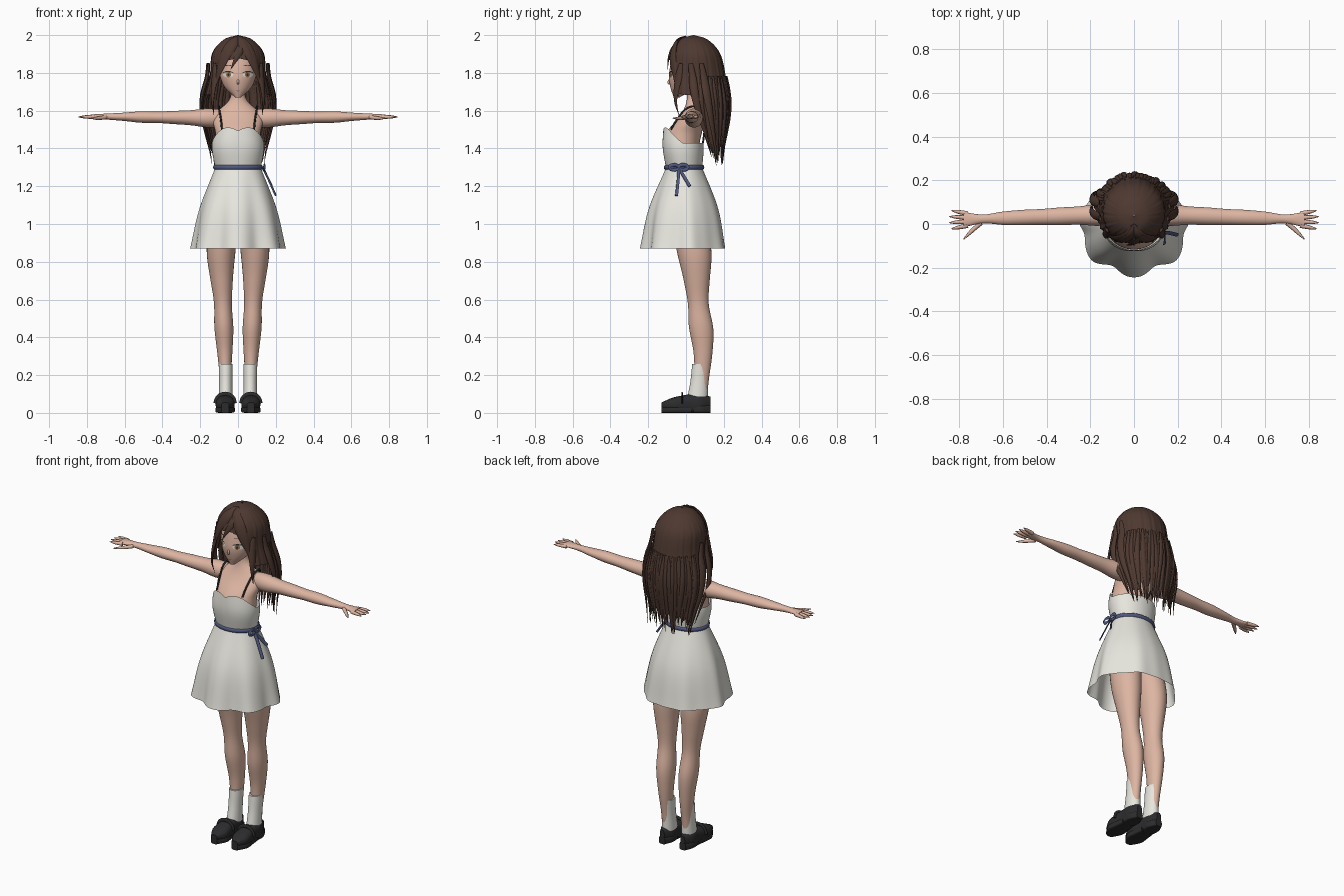
import bpy, bmesh, math, random
from mathutils import Vector

if "Cube" in bpy.data.objects:
    bpy.data.objects.remove(bpy.data.objects["Cube"])
random.seed(4)


def material(name, *colour):
    mat = bpy.data.materials.new(name)
    mat.use_nodes = True
    mat.diffuse_color = (*colour, 1)
    mat.node_tree.nodes["Principled BSDF"].inputs["Base Color"].default_value = (*colour, 1)
    return mat


skin = material("skin", .72, .46, .36)
brown = material("brown hair", .075, .04, .03)
cloth = material("off white cloth", .8, .79, .73)
blue = material("blue ribbon", .08, .1, .22)
leather = material("black leather", .025, .025, .027)
eye_white = material("eye white", .85, .82, .78)
amber = material("amber iris", .3, .16, .07)
lip = material("lip", .45, .2, .17)


def mix(start, end, t):
    return start + (end - start) * t


def ease(start, end, value):
    t = max(0, min(1, (value - start) / (end - start)))
    return t * t * (3 - 2 * t)


def turn(count):
    """Evenly spaced angles round a full circle."""
    return [math.tau * index / count for index in range(count)]


def blend(keys, t):
    """Smooth curve through evenly spaced numbers or vectors."""
    count = len(keys)
    if count == 1:
        return keys[0]
    index = max(0, min(int(t * (count - 1)), count - 2))
    f = t * (count - 1) - index
    b, c = keys[index], keys[index + 1]
    a = keys[index - 1] if index else b * 2 - c
    d = keys[index + 2] if index + 2 < count else c * 2 - b
    return b + (c - a + (a * 2 - b * 5 + c * 4 - d + (b * 3 - c * 3 + d - a) * f) * f) * (f / 2)


def skin_rings(bm, rings, capped):
    for lower, upper in zip(rings, rings[1:]):
        for j in range(len(lower)):
            bm.faces.new((lower[j - 1], lower[j], upper[j], upper[j - 1]))
    if capped:
        bm.faces.new(rings[0])
        bm.faces.new(rings[-1])


def finish(name, bm, mat, side=1):
    for vert in bm.verts:
        vert.co.x *= side
    bmesh.ops.recalc_face_normals(bm, faces=bm.faces)
    mesh = bpy.data.meshes.new(name)
    bm.to_mesh(mesh)
    bm.free()
    mesh.materials.append(mat)
    mesh.shade_smooth()
    mesh.set_sharp_from_angle(angle=1)
    bpy.context.collection.objects.link(bpy.data.objects.new(name, mesh))


def section(shape, t, angle, axis="z", power=1):
    """Point on an oval section of a shape (path, widths, depths)."""
    path, widths, depths = shape
    c, s = math.cos(angle), math.sin(angle)
    c = math.copysign(abs(c) ** power, c) * blend(widths, t)
    s = math.copysign(abs(s) ** power, s) * blend(depths, t)
    offset = {"x": (0, c, s), "y": (c, 0, s), "z": (c, s, 0)}[axis]
    return blend([Vector(point) for point in path], t), Vector(offset)


def loft(name, mat, shape, axis="z", power=1, side=1, segments=32, steps=40,
         capped=True, reach=lambda angle: 1, ripple=lambda angle, t: 1):
    bm = bmesh.new()
    rings = []
    for step in range(steps + 1):
        t = step / steps
        ring = []
        for angle in turn(segments):
            centre, offset = section(shape, t * reach(angle), angle, axis, power)
            ring.append(bm.verts.new(centre + offset * ripple(angle, t)))
        rings.append(ring)
    skin_rings(bm, rings, capped)
    finish(name, bm, mat, side)


def tubes(name, mat, paths, radii, normal=None, flat=1, side=1, steps=16):
    """Tapered strands along paths, flattened towards their outward normal."""
    bm = bmesh.new()
    for path in paths:
        keys = [Vector(point) for point in path]
        points = [blend(keys, step / steps) for step in range(steps + 1)]
        rings = []
        for step, point in enumerate(points):
            along = points[min(steps, step + 1)] - points[max(0, step - 1)]
            across = along.cross(normal or Vector((point.x, point.y - .05, 0))).normalized()
            outward = across.cross(along).normalized() * flat
            radius = blend(radii, step / steps)
            rings.append([bm.verts.new(point + (across * math.cos(angle) + outward * math.sin(angle)) * radius)
                          for angle in turn(8)])
        skin_rings(bm, rings, True)
    finish(name, bm, mat, side)


along_x, along_y, along_z = Vector((1, 0, 0)), Vector((0, 1, 0)), Vector((0, 0, 1))

# Head, neck and torso
chin, crown = 1.67, 1.97
head_widths = (.015, .068, .092, .1, .1, .09, .03)
head = ([(0, mix(-.05, .04, math.sqrt(i / 6)), mix(chin, crown, i / 6)) for i in range(7)],
        head_widths, head_widths)
loft("head", skin, head)
loft("torso", skin, ([(0, -.01, 1.3), (0, -.02, 1.45), (0, .04, 1.6), (0, .04, 1.75)],
                     (.1, .12, .12, .13, .045, .04), (.08, .09, .095, .065, .04, .04)))
tubes("nose", skin, [[(0, -.075, 1.78), (0, -.093, 1.75), (0, -.08, 1.74)]], (.003, .006, .003), along_x)


def plate(name, mat, x, z, width, height, lift, droop=0):
    """Thin oval laid on the curve of the face."""
    bm = bmesh.new()
    rings = []
    for size in (.05, .4, .7, 1):
        ring = []
        for angle in turn(20):
            across = size * math.cos(angle)
            px = x + across * width
            pz = z + size * math.sin(angle) * height - droop * across ** 2
            t = (pz - chin) / (crown - chin)
            centre, offset = section(head, t, -math.acos(max(-1, min(1, px / blend(head_widths, t)))))
            ring.append(bm.verts.new((px, centre.y + offset.y - lift, pz)))
        rings.append(ring)
    skin_rings(bm, rings, False)
    bm.faces.new(rings[0])
    finish(name, bm, mat)


plate("mouth", lip, 0, 1.705, .012, .0025, .002)

# Dress
def neckline(angle):
    front = max(0, -math.sin(angle))
    return .58 + front * (.27 + .14 * abs(math.sin(2 * angle)))


def bust(angle, t):
    return 1 + .05 * max(0, -math.sin(angle)) * abs(math.sin(2 * angle)) * math.sin(math.pi * t)


def pleats(angle, t):
    front = (1 - math.sin(angle)) / 2
    return 1 + t * (mix(.02, .075, front) * math.cos(7 * (angle + math.pi / 2)) + .01 * math.sin(13 * angle))


loft("bodice", cloth, ([(0, -.01, 1.29), (0, -.02, 1.53)], (.12, .138, .122), (.095, .108, .098)),
     segments=72, capped=False, reach=neckline, ripple=bust)
loft("skirt", cloth, ([(0, -.01, 1.3), (0, -.01, .87)], (.12, .2, .245), (.095, .18, .22)),
     segments=112, capped=False, ripple=pleats)

# Ribbon belt with a bow on the left
belt = [(.126 * math.cos(angle), -.01 + .101 * math.sin(angle), 1.3) for angle in turn(24)]
tubes("belt", blue, [belt + belt[:1]], (.006,), along_z, flat=1.9, steps=72)
knot = (.13, -.04, 1.3)
loops = [[(.14, -.04 + way * .025 * (1 - math.cos(angle)), 1.3 + .014 * math.sin(angle))
          for angle in turn(8)] + [knot] for way in (-1, 1)]
tails = [[knot, (.155, -.04, 1.25), (.2, -.05, 1.15)], [knot, (.155, -.01, 1.25), (.18, .02, 1.2)]]
tubes("bow", blue, loops + tails, (.009,), flat=.4)

# Hair shell: short over the face, medium at the cheeks, long behind
hair = ([(0, y, 2 - .6 * (i / 5) ** 2) for i, y in enumerate((.04, .04, .05, .055, .065, .12))],
        (.003, .075, .135, .147, .178, .14), (.003, .075, .13, .155, .163, .08))


def hair_length(angle):
    front = -math.sin(angle)
    jagged = math.sin(9 * angle) * math.sin(5 * angle + 1)
    return min(1, .45 + .06 * abs(math.cos(angle)) + .22 * ease(.8, .68, front)
               + ease(-.1, -.3, front) * (.29 + .05 * jagged))


def hair_ridges(angle, t):
    return 1 + t * (.014 * math.sin(23 * angle) + .012 * math.sin(37 * angle))


def lock(start_angle, end_angle, start, end, lift=1.03):
    """Path of a lock over the hair shell, angles in degrees."""
    path = []
    for step in range(6):
        t = step / 5
        centre, offset = section(hair, mix(start, end, t), math.radians(mix(start_angle, end_angle, t)))
        path.append(centre + offset * lift)
    return path


loft("hair_shell", brown, hair, segments=144, capped=False, reach=hair_length, ripple=hair_ridges)
back_strands = []
for count in range(44):
    angle = mix(5, 175, count / 43)
    back_strands.append(lock(angle, angle + random.uniform(-8, 8), .6,
                             random.uniform(1, 1.09), random.uniform(.98, 1.06)))
tubes("back_strands", brown, back_strands, (.006, .013, .012, .001), flat=.5)
tubes("centre_lock", brown, [lock(-70, -105, .25, .55)], (.008, .016, .001), flat=.4)

for side, tag in ((1, "left"), (-1, "right")):
    # Eyes and brows
    plate(tag + "_eye", eye_white, side * .052, 1.79, .027, .014, .002)
    plate(tag + "_iris", amber, side * .05, 1.79, .013, .014, .0035)
    plate(tag + "_pupil", leather, side * .05, 1.79, .005, .007, .0045)
    plate(tag + "_lash", leather, side * .053, 1.807, .03, .0035, .005, droop=.008)
    plate(tag + "_brow", brown, side * .05, 1.84, .024, .002, .003, droop=.004)

    # Fringe and locks framing the face
    tubes(tag + "_fringe", brown, [lock(-95, -45, .1, .64), lock(-80, -35, .12, .74)],
          (.01, .024, .02, .002), flat=.35, side=side)
    tubes(tag + "_side_locks", brown, [lock(-32, -45, .5, .84), lock(-10, 5, .5, 1.02, 1.1),
                                       lock(10, 25, .5, 1.08, 1.15)],
          (.012, .022, .014, .001), flat=.5, side=side)

    # Shoulder straps, drawn together behind
    tubes(tag + "_strap", leather, [[(.085, -.08, 1.5), (.09, -.05, 1.55), (.1, 0, 1.61),
                                     (.1, .06, 1.62), (.07, .1, 1.55), (.02, .09, 1.43)]],
          (.005,), along_x, side=side)

    # Arm and hand
    loft(tag + "_arm", skin, ([(.07, .045, 1.56), (.78, .02, 1.57)],
                              (.04, .05, .042, .04, .036, .035, .03, .02, .035),
                              (.045, .05, .04, .035, .03, .03, .022, .016, .01)), axis="x", side=side)
    fingers = [[(.76, .02 + .018 * spread, 1.567), (.85 - .01 * abs(spread), .02 + .028 * spread, 1.567)]
               for spread in (-1.5, -.5, .5, 1.5)]
    thumb = [(.7, .005, 1.565), (.74, -.03, 1.56), (.78, -.07, 1.56)]
    tubes(tag + "_fingers", skin, fingers + [thumb], (.011, .01, .008, .002), along_z, side=side)

    # Leg, sock and shoe
    loft(tag + "_leg", skin, ([(.07, 0, 1.1), (.09, .045, .84), (.08, .065, .58), (.07, .09, .32), (.065, .07, .06)],
                              (.08, .08, .075, .06, .047, .05, .04, .03, .03),
                              (.09, .095, .09, .07, .055, .064, .05, .04, .04)), side=side)
    loft(tag + "_sock", cloth, ([(.065, .08, .26), (.065, .06, .07)], (.037, .035, .037), (.047, .047, .055)),
         side=side)
    loft(tag + "_shoe", leather, ([(.068, -.13, .04), (.068, .13, .055)],
                                  (.02, .048, .048, .042, .04, .015), (.015, .035, .045, .05, .05, .03)),
         axis="y", power=.8, side=side)
    loft(tag + "_sole", leather, ([(.068, -.13, .016), (.068, .03, .016)], (.02, .05, .046, .04), (.016,)),
         axis="y", power=.4, side=side)
    loft(tag + "_heel", leather, ([(.068, .04, .02), (.068, .13, .02)], (.04, .04, .02), (.02,)),
         axis="y", power=.4, side=side)
    instep = [(.068 + .05 * math.cos(angle), -.02, .05 + .05 * math.sin(angle)) for angle in turn(12)[:7]]
    tubes(tag + "_shoe_band", leather, [instep], (.012,), along_y, flat=.4, side=side)
